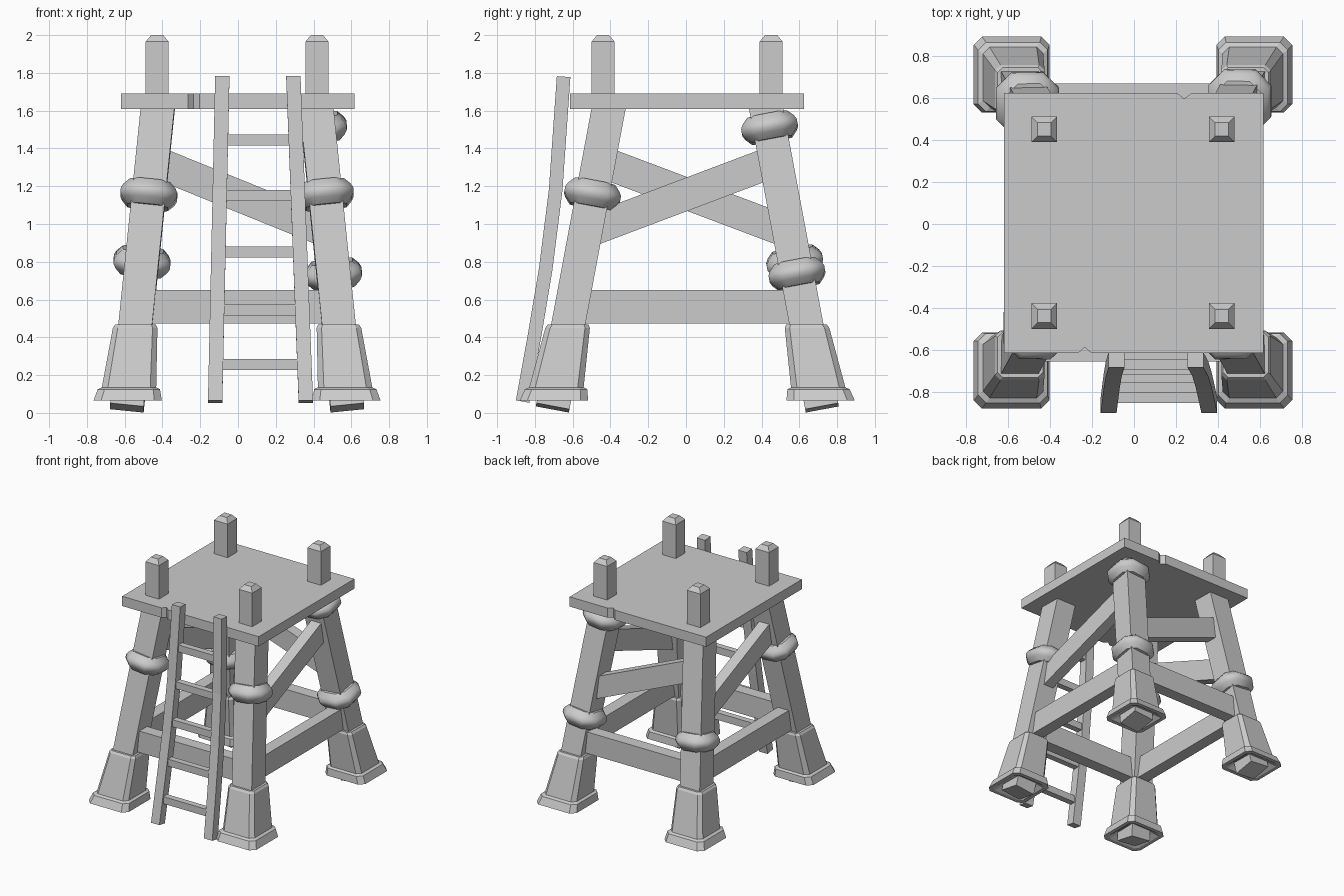
import bpy
import bmesh
from mathutils import Vector, Matrix

cube = bpy.data.objects.get("Cube")
if cube:
    bpy.data.objects.remove(cube, do_unlink=True)

# One grey material for everything
grey = bpy.data.materials.new("plain_grey")
grey.use_nodes = True
colour = (0.6, 0.6, 0.6, 1)
grey.diffuse_color = colour
bsdf = next(n for n in grey.node_tree.nodes if n.type == 'BSDF_PRINCIPLED')
bsdf.inputs["Base Color"].default_value = colour


def loft(name, rings, smooth=False):
    """Skin a list of equal-sized point rings and cap both ends."""
    bm = bmesh.new()
    rows = [[bm.verts.new(p) for p in ring] for ring in rings]
    n = len(rows[0])
    for a, b in zip(rows, rows[1:]):
        for i in range(n):
            j = (i + 1) % n
            bm.faces.new((a[i], a[j], b[j], b[i])).smooth = smooth
    bm.faces.new(rows[0])
    bm.faces.new(rows[-1])
    bmesh.ops.recalc_face_normals(bm, faces=bm.faces)
    mesh = bpy.data.meshes.new(name)
    bm.to_mesh(mesh)
    bm.free()
    mesh.materials.append(grey)
    obj = bpy.data.objects.new(name, mesh)
    bpy.context.collection.objects.link(obj)
    return obj


def square(hx, hy):
    return [Vector((sx * hx, sy * hy, 0)) for sx, sy in ((-1, -1), (1, -1), (1, 1), (-1, 1))]


def octagon(h, cut):
    k = h - cut
    return [Vector(p + (0,)) for p in ((-k, -h), (k, -h), (h, -k), (h, k),
                                       (k, h), (-k, h), (-h, k), (-h, -k))]


def frame(axis, side):
    """Rotation with z along axis and x as close to side as possible."""
    z = axis.normalized()
    y = z.cross(side).normalized()
    return Matrix((y.cross(z), y, z)).transposed()


def bar(name, a, b, width, height, side):
    """Box from a to b, width measured along side."""
    rot = frame(b - a, side)
    ring = [rot @ p for p in square(width / 2, height / 2)]
    return loft(name, [[a + p for p in ring], [b + p for p in ring]])


def leg_point(sx, sy, z):
    """Point on the centre line of a splayed leg."""
    drop = 1.61 - z
    return Vector((sx * (0.42 + 0.103 * drop) - 0.005,
                   sy * (0.417 + 0.187 * drop) + 0.007, z))


X, Y, Z = Vector((1, 0, 0)), Vector((0, 1, 0)), Vector((0, 0, 1))

# Platform with a small notch in the front and back edges
outline = [(-0.62, -0.615), (-0.265, -0.615), (-0.235, -0.588), (-0.205, -0.615), (0.618, -0.615),
           (0.618, 0.625), (0.275, 0.625), (0.24, 0.598), (0.205, 0.625), (-0.62, 0.625)]
loft("platform", [[Vector((x, y, z)) for x, y in outline] for z in (1.61, 1.69)])

collars = {(-1, -1): [1.155], (1, -1): [1.155], (-1, 1): [0.80], (1, 1): [1.51, 0.735]}
for (sx, sy), heights in collars.items():
    tag = ("left" if sx > 0 else "right") + ("_front" if sy < 0 else "_back")

    # Splayed leg
    low, high = leg_point(sx, sy, 0.027), leg_point(sx, sy, 1.645)
    bar("leg_" + tag, low, high, 0.178, 0.178, X)

    # Foot sleeve with a flared, hollow base
    steps = [(0.10, 0.10), (0.065, 0.15), (0.065, 0.181), (0.125, 0.165),
             (0.135, 0.144), (0.45, 0.118), (0.467, 0.108)]
    loft("foot_" + tag, [[leg_point(sx, sy, z) + p for p in octagon(h, h * 0.22)]
                         for z, h in steps])

    # Rounded collars around the leg
    rot = frame(high - low, X)
    profile = [(-0.068, 0.108), (-0.035, 0.138), (-0.012, 0.15),
               (0.012, 0.15), (0.035, 0.138), (0.068, 0.108)]
    for z in heights:
        loft("collar_" + tag, [[leg_point(sx, sy, z) + rot @ (p + Z * t) for p in octagon(r, r * 0.5)]
                               for t, r in profile], smooth=True)

    # Corner post with a tapered cap
    base = Vector((sx * 0.423 - 0.005, sy * 0.445 + 0.006, 0))
    loft("post_" + tag, [[base + Z * z + p for p in square(h, h)]
                         for z, h in ((1.66, 0.061), (1.965, 0.061), (2.0, 0.032))])

# Horizontal beams on all four sides
for s, word in ((-1, "low"), (1, "high")):
    bar("cross_beam_front" if s < 0 else "cross_beam_back",
        leg_point(-1, s, 0.562), leg_point(1, s, 0.562), 0.1, 0.176, Y)
    bar("side_beam_right" if s < 0 else "side_beam_left",
        leg_point(s, -1, 0.562), leg_point(s, 1, 0.562), 0.1, 0.176, X)

# Diagonal braces on the sides and back
LOW, HIGH = 0.955, 1.335
bar("brace_left", leg_point(1, -1, LOW), leg_point(1, 1, HIGH), 0.09, 0.168, X)
bar("brace_right", leg_point(-1, -1, HIGH), leg_point(-1, 1, LOW), 0.09, 0.168, X)
bar("brace_back", leg_point(-1, 1, HIGH), leg_point(1, 1, LOW), 0.09, 0.168, Y)

# Ladder: bent rails that spread towards the ground
path = [(-0.865, 0.06), (-0.80, 0.42), (-0.743, 0.76), (-0.69, 1.18), (-0.648, 1.78)]


def rail_y(z):
    for (y0, z0), (y1, z1) in zip(path, path[1:]):
        if z <= z1:
            return y0 + (y1 - y0) * (z - z0) / (z1 - z0)


def rail_x(s, z):
    spread = (1.78 - z) / 1.72
    return 0.293 + 0.066 * spread if s > 0 else -0.083 - 0.038 * spread


for s, word in ((-1, "right"), (1, "left")):
    rings = []
    for i, (y, z) in enumerate(path):
        (ya, za), (yb, zb) = path[max(i - 1, 0)], path[min(i + 1, len(path) - 1)]
        rot = frame(Vector((0, yb - ya, zb - za)), X)
        rings.append([Vector((rail_x(s, z), y, z)) + rot @ p for p in square(0.038, 0.036)])
    loft("ladder_rail_" + word, rings)

for z in (0.255, 0.545, 0.852, 1.15, 1.445):
    bar("ladder_rung", Vector((rail_x(-1, z), rail_y(z), z)),
        Vector((rail_x(1, z), rail_y(z), z)), 0.05, 0.058, Y)
